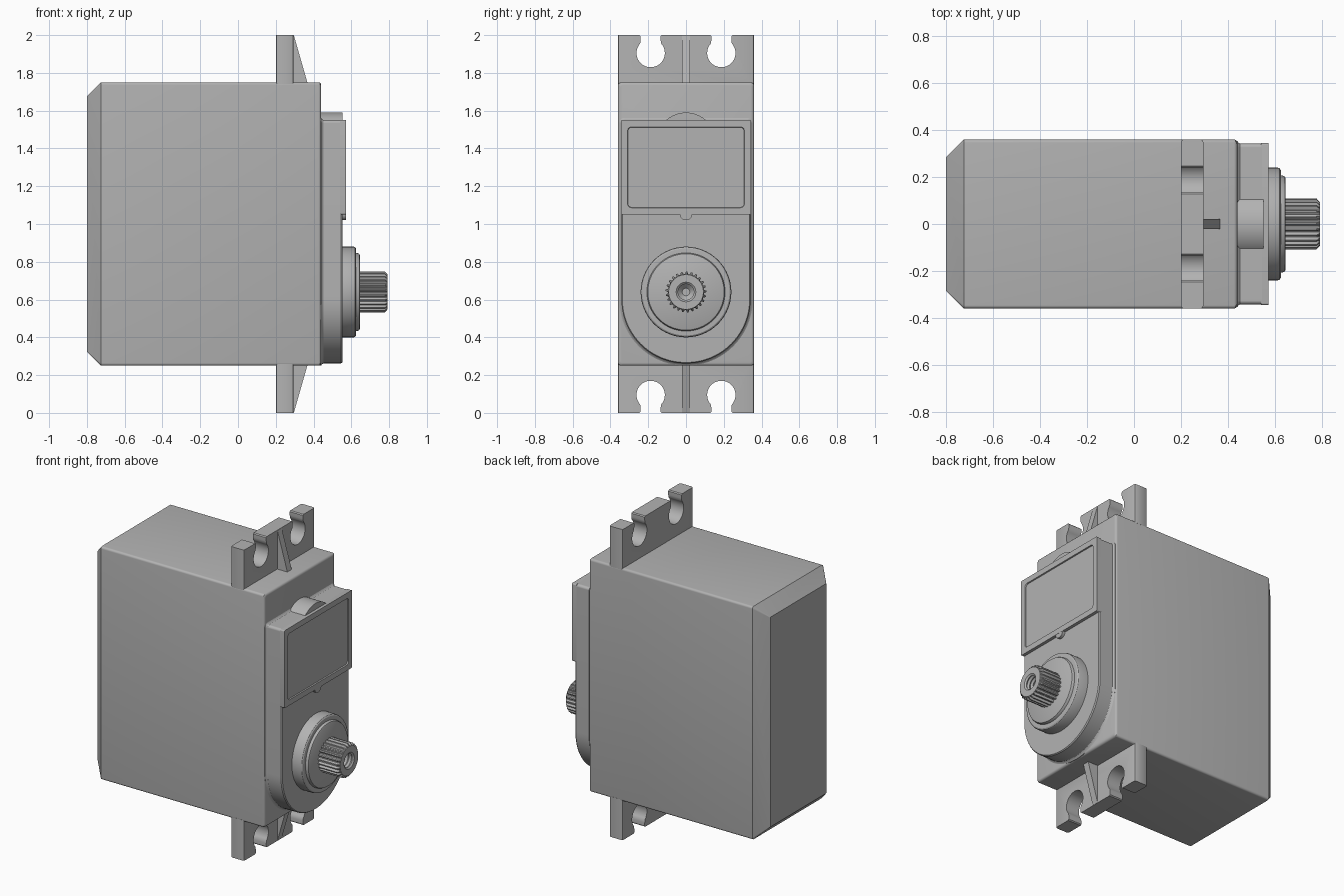
import bpy, bmesh
from math import sin, cos, pi, radians

if "Cube" in bpy.data.objects:
    bpy.data.objects.remove(bpy.data.objects["Cube"])

grey = bpy.data.materials.new("plastic grey")
grey.diffuse_color = (0.45, 0.45, 0.45, 1)
grey.use_nodes = True
grey.node_tree.nodes["Principled BSDF"].inputs["Base Color"].default_value = grey.diffuse_color


def loft(name, rings):
    """Skin a list of (x, [(y, z), ...]) sections and cap both ends."""
    bm = bmesh.new()
    rows = [[bm.verts.new((x, y, z)) for y, z in pts] for x, pts in rings]
    for a, b in zip(rows, rows[1:]):
        n = len(a)
        for i in range(n):
            j = (i + 1) % n
            bm.faces.new((a[i], a[j], b[j], b[i]))
    bm.faces.new(rows[0])
    bm.faces.new(rows[-1])
    bmesh.ops.recalc_face_normals(bm, faces=bm.faces)
    mesh = bpy.data.meshes.new(name)
    bm.to_mesh(mesh)
    bm.free()
    mesh.materials.append(grey)
    ob = bpy.data.objects.new(name, mesh)
    bpy.context.collection.objects.link(ob)
    return ob


def rounded(hy, z0, z1, r_bottom, r_top, d=0.0, n=24):
    """Rounded rectangle, inset by d, with separate bottom and top radii."""
    rb, rt = max(r_bottom - d, 0.002), max(r_top - d, 0.002)
    hy, z0, z1 = hy - d, z0 + d, z1 - d
    corners = [(hy - rt, z1 - rt, rt, 0), (rt - hy, z1 - rt, rt, 90),
               (rb - hy, z0 + rb, rb, 180), (hy - rb, z0 + rb, rb, 270)]
    pts = []
    for cy, cz, r, a0 in corners:
        for i in range(n + 1):
            a = radians(a0 + 90 * i / n)
            # tiny spread keeps neighbouring arcs from sharing a point
            pts.append((cy + r * cos(a), cz + r * sin(a)))
    return pts


def circle(r, zc, n=64, tooth=0.0):
    """Circle, or a splined outline when tooth > 0 (four points per tooth)."""
    return [((r - tooth * (i % 4 > 1)) * cos(2 * pi * i / n),
             zc + (r - tooth * (i % 4 > 1)) * sin(2 * pi * i / n)) for i in range(n)]


# main case: chamfered back, softly rounded front edge
def case(d, r=0.014):
    return rounded(0.36, 0.25, 1.75, r + d, r + d, d, 5)


loft("case", [(-0.8, case(0.075, 0.004)), (-0.725, case(0)), (0.426, case(0)),
              (0.433, case(0.002)), (0.438, case(0.007)), (0.44, case(0.014))])


# raised front plate with a rounded lower end and a small base fillet
def plate(d):
    return rounded(0.342, 0.262, 1.55, 0.34, 0.016, d)


loft("front_plate", [(0.43, plate(-0.012)), (0.44, plate(-0.012)), (0.444, plate(-0.005)),
                     (0.452, plate(0)), (0.545, plate(0)), (0.552, plate(0.005))])


# rectangular cover with a recessed panel
def cover(d, r):
    return rounded(0.345, 1.05, 1.55, r + d, r + d, d, 5)


loft("cover", [(0.54, cover(0, 0.008)), (0.572, cover(0, 0.008)),
               (0.572, cover(0.036, 0.02)), (0.564, cover(0.038, 0.02))])
loft("cover_tab", [(0.54, circle(0.033, 1.053, 32)), (0.571, circle(0.033, 1.053, 32))])
loft("top_bump", [(0.43, circle(0.158, 1.432)), (0.552, circle(0.158, 1.432))])

# mounting ears with open keyhole slots, and their triangular ribs
SLOT_Y, SLOT_R, NECK = 0.187, 0.075, 0.053


def ear(d, flip):
    half = [(0.025, 2.0), (SLOT_Y - NECK - 0.006, 2.0), (SLOT_Y - NECK, 1.994),
            (SLOT_Y - NECK, 1.972)]
    for i in range(33):
        a = radians(138 + 264 * i / 32)
        half.append((SLOT_Y + SLOT_R * cos(a), 1.905 + SLOT_R * sin(a)))
    half += [(SLOT_Y + NECK, 1.972), (SLOT_Y + NECK, 1.994), (SLOT_Y + NECK + 0.006, 2.0),
             (0.36, 2.0), (0.36, 1.74)]
    half = [(min(y, 0.36 - d), z) for y, z in half]
    pts = half + [(-y, z) for y, z in reversed(half)]
    return [(y, 2 - z) if flip else (y, z) for y, z in pts]


for side, flip in (("upper", False), ("lower", True)):
    loft(side + "_ear", [(0.2, ear(0.012, flip)), (0.2035, ear(0.0035, flip)),
                         (0.212, ear(0, flip)), (0.284, ear(0, flip)),
                         (0.2915, ear(0.0035, flip)), (0.295, ear(0.012, flip))])
    top, base = (0.002, 0.26) if flip else (1.998, 1.74)
    foot = [(-0.022, top), (0.022, top), (0.022, base), (-0.022, base)]
    rib = loft(side + "_rib", [(0.28, foot), (0.37, foot)])
    for v in rib.data.vertices:          # slope the outer face to a point
        if v.co.x > 0.3 and abs(v.co.z - top) < 0.01:
            v.co.x = 0.296

# stepped round boss around the output shaft
AXIS = 0.64
loft("shaft_boss", [(x, circle(r, AXIS, 96)) for x, r in (
    (0.54, 0.24), (0.612, 0.24), (0.62, 0.237), (0.625, 0.23), (0.626, 0.207),
    (0.636, 0.205), (0.642, 0.202), (0.645, 0.196))])

# splined shaft with chamfered tip and threaded screw hole
N = 100
rings = [(0.63, circle(0.108, AXIS, N, 0.013)), (0.778, circle(0.108, AXIS, N, 0.013)),
         (0.792, circle(0.092, AXIS, N)), (0.792, circle(0.052, AXIS, N))]
for i in range(8):
    rings.append((0.784 - 0.012 * i, circle(0.042 if i % 2 == 0 else 0.05, AXIS, N)))
rings.append((0.67, circle(0.02, AXIS, N)))
loft("output_shaft", rings)

# smooth the curved surfaces, keep the edges crisp
for ob in bpy.data.objects:
    ob.select_set(True)
bpy.context.view_layer.objects.active = bpy.data.objects["case"]
bpy.ops.object.shade_smooth_by_angle(angle=radians(30))
